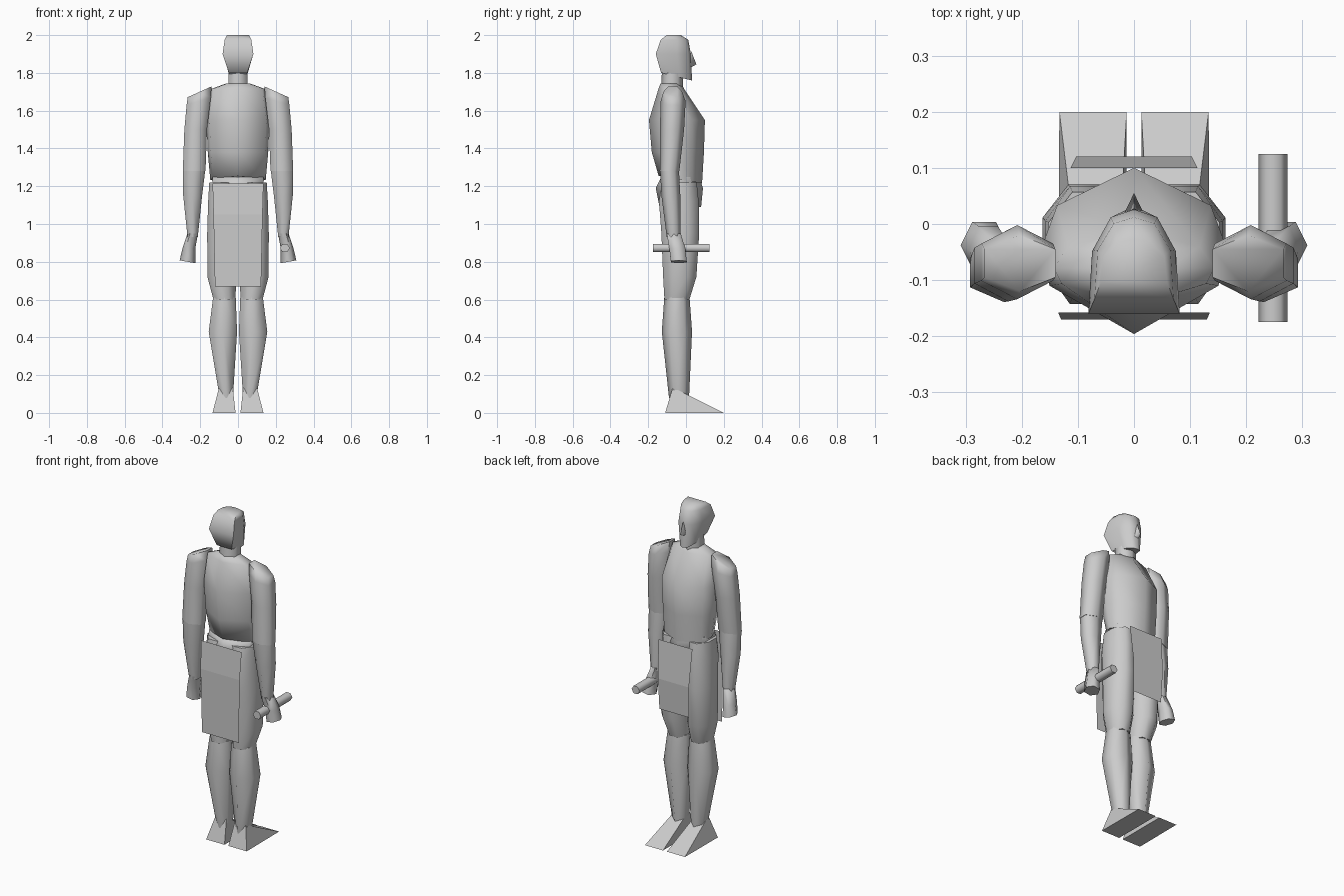
import bpy, bmesh, math

cube = bpy.data.objects.get("Cube")
if cube:
    bpy.data.objects.remove(cube, do_unlink=True)

grey = bpy.data.materials.new("plain_grey")
grey.use_nodes = True
grey.diffuse_color = (0.6, 0.6, 0.6, 1)
grey.node_tree.nodes["Principled BSDF"].inputs["Base Color"].default_value = (0.6, 0.6, 0.6, 1)


def finish(name, bm, solid=True, angle=70):
    if solid:
        bmesh.ops.recalc_face_normals(bm, faces=bm.faces)
    mesh = bpy.data.meshes.new(name)
    bm.to_mesh(mesh)
    bm.free()
    mesh.materials.append(grey)
    obj = bpy.data.objects.new(name, mesh)
    bpy.context.collection.objects.link(obj)
    bpy.ops.object.select_all(action='DESELECT')
    obj.select_set(True)
    bpy.context.view_layer.objects.active = obj
    bpy.ops.object.shade_smooth_by_angle(angle=math.radians(angle))
    return obj


def polygon(n, turn):
    """Regular outline stretched so that it fills the unit square."""
    pts = [(math.cos(math.tau * i / n + turn), math.sin(math.tau * i / n + turn)) for i in range(n)]
    mx, my = max(p[0] for p in pts), max(p[1] for p in pts)
    return [(x / mx, y / my) for x, y in pts]


def mirrored(half):
    """Outline from its right half, listed from front to back on the centre line."""
    return half + [(-x, y) for x, y in reversed(half) if x]


HEX = polygon(6, math.pi / 2)
HEX_SIDE = polygon(6, 0)
OCTAGON = polygon(8, math.pi / 8)
CHEST = mirrored([(0, 1), (0.82, 0.55), (1, 0), (0.9, -0.42), (0, -1)])
HEAD = mirrored([(0, 1), (0.5, 0.85), (0.9, 0.2), (0.98, -1)])


def loft(name, rings, side=1, shape=HEX):
    """Rings are (z, centre x, centre y, half width, half depth, slope x, slope y)."""
    bm = bmesh.new()
    loops = []
    for ring in rings:
        z, cx, cy, rx, ry, sx, sy = (tuple(ring) + (0, 0))[:7]
        loops.append([bm.verts.new((side * (cx + u * rx), cy + v * ry, z + sx * u * rx + sy * v * ry))
                      for u, v in shape])
    n = len(shape)
    for low, high in zip(loops, loops[1:]):
        for i in range(n):
            j = (i + 1) % n
            bm.faces.new((low[i], low[j], high[j], high[i]))
    bm.faces.new(loops[0])
    bm.faces.new(loops[-1])
    return finish(name, bm)


def hull(name, points, side=1, angle=70):
    bm = bmesh.new()
    for x, y, z in points:
        bm.verts.new((side * x, y, z))
    bmesh.ops.convex_hull(bm, input=bm.verts)
    return finish(name, bm, angle=angle)


def cloth(name, rows):
    """Hanging sheet; rows are (half width, y, z) from top to bottom."""
    bm = bmesh.new()
    pairs = [(bm.verts.new((-w, y, z)), bm.verts.new((w, y, z))) for w, y, z in rows]
    for a, b in zip(pairs, pairs[1:]):
        bm.faces.new((a[0], a[1], b[1], b[0]))
    return finish(name, bm, solid=False, angle=1)


# Torso, pelvis and neck
loft("torso", [(1.235, 0, -0.03, 0.147, 0.115, 0, -0.17), (1.38, 0, -0.043, 0.16, 0.138),
               (1.55, 0, -0.048, 0.167, 0.148), (1.715, 0, -0.078, 0.143, 0.068),
               (1.745, 0, -0.08, 0.06, 0.055)], shape=CHEST)
loft("pelvis", [(1.09, 0, -0.03, 0.02, 0.11), (1.19, 0, -0.035, 0.135, 0.125),
                (1.25, 0, -0.03, 0.135, 0.1)])
loft("neck", [(1.71, 0, -0.075, 0.052, 0.058), (1.83, 0, -0.07, 0.05, 0.056)])

# Head, boxy at the back and rounded at the face, with a nose
loft("head", [(1.78, 0, -0.05, 0.05, 0.082, 0, -0.25), (1.9, 0, -0.067, 0.083, 0.093),
              (1.975, 0, -0.061, 0.072, 0.073), (2.0, 0, -0.065, 0.06, 0.038)], shape=HEAD)
hull("nose", [(0, 0.055, 1.845), (-0.022, 0.01, 1.835), (0.022, 0.01, 1.835),
              (0, 0.028, 1.915), (0, 0.01, 1.82)])

for label, s in (("left", 1), ("right", -1)):
    # Arms
    loft(label + "_upper_arm", [(1.28, 0.232, -0.087, 0.06, 0.052), (1.5, 0.224, -0.074, 0.06, 0.064),
                                (1.65, 0.208, -0.068, 0.064, 0.066, -0.3, 0),
                                (1.70, 0.203, -0.07, 0.063, 0.05, -0.45, 0)], s)
    loft(label + "_forearm", [(0.93, 0.24, -0.065, 0.027, 0.037), (1.15, 0.24, -0.08, 0.05, 0.05),
                              (1.28, 0.232, -0.087, 0.058, 0.05)], s)
    loft(label + "_hand", [(0.80, 0.267, -0.038, 0.042, 0.042, 0.18, 0),
                           (0.87, 0.26, -0.046, 0.034, 0.042),
                           (0.95, 0.24, -0.065, 0.028, 0.037)], s, HEX_SIDE)
    # Legs
    loft(label + "_thigh", [(0.60, 0.072, -0.048, 0.058, 0.066), (0.72, 0.085, -0.033, 0.077, 0.088),
                            (0.95, 0.085, -0.03, 0.078, 0.1), (1.12, 0.083, -0.038, 0.075, 0.105),
                            (1.22, 0.08, -0.035, 0.072, 0.092)], s, OCTAGON)
    loft(label + "_calf", [(0.08, 0.062, -0.037, 0.035, 0.053), (0.43, 0.08, -0.048, 0.075, 0.08),
                           (0.61, 0.072, -0.048, 0.06, 0.067)], s)
    hull(label + "_foot", [(0.013, -0.11, 0), (0.135, -0.11, 0), (0.013, 0.2, 0), (0.133, 0.2, 0),
                           (0.028, -0.07, 0.135), (0.1, -0.07, 0.135)], s)

# Loincloth sheets and the rod held in one hand
cloth("back_cloth", [(0.135, -0.158, 1.215), (0.13, -0.17, 1.05), (0.122, -0.167, 0.67)])
cloth("front_cloth", [(0.113, 0.1, 1.205), (0.103, 0.12, 0.98), (0.098, 0.112, 0.795)])
rod = loft("rod", [(-0.15, 0, 0, 0.026, 0.022), (0.15, 0, 0, 0.026, 0.022)], shape=HEX_SIDE)
rod.rotation_euler = (math.pi / 2, 0, 0)
rod.location = (0.248, -0.025, 0.873)
